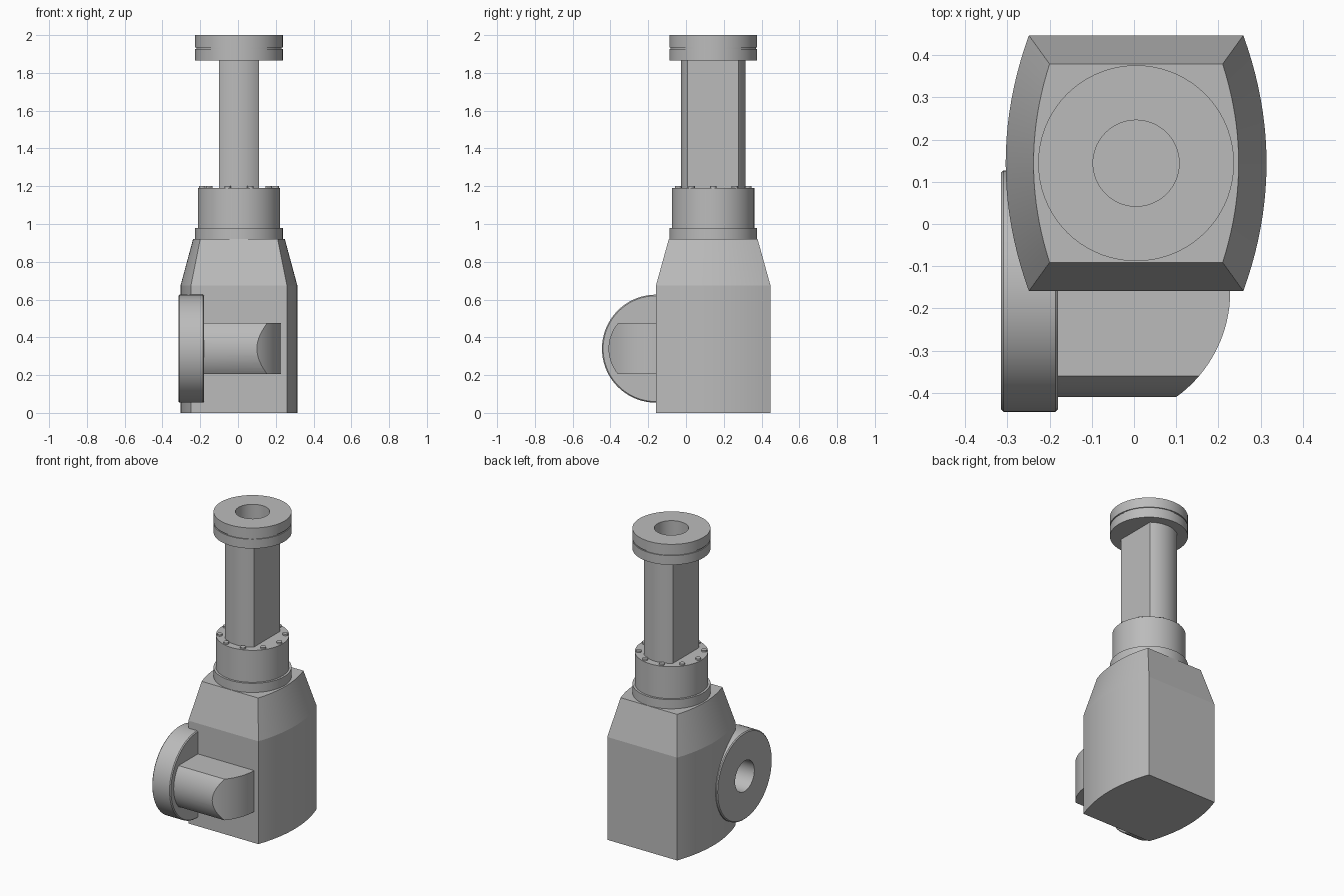
import bpy, bmesh, math
from mathutils import Matrix, Vector

if "Cube" in bpy.data.objects:
    bpy.data.objects.remove(bpy.data.objects["Cube"], do_unlink=True)

CX, CY = 0.005, 0.144          # vertical axis of the column
PY, PZ = -0.159, 0.34          # sideways axis of the port

grey = bpy.data.materials.new("machine_grey")
grey.use_nodes = True
grey.diffuse_color = (0.5, 0.5, 0.5, 1)
grey.node_tree.nodes["Principled BSDF"].inputs["Base Color"].default_value = (0.5, 0.5, 0.5, 1)


def finish(name, bm, matrix=Matrix()):
    bm.transform(matrix)
    bmesh.ops.recalc_face_normals(bm, faces=bm.faces)
    mesh = bpy.data.meshes.new(name)
    bm.to_mesh(mesh)
    bm.free()
    mesh.materials.append(grey)
    ob = bpy.data.objects.new(name, mesh)
    bpy.context.collection.objects.link(ob)
    return ob


def loft(name, rings, matrix=Matrix()):
    """Skin a stack of equal-length point rings and cap both ends."""
    bm = bmesh.new()
    loops = [[bm.verts.new(p) for p in ring] for ring in rings]
    for a, b in zip(loops, loops[1:]):
        for i in range(len(a)):
            j = (i + 1) % len(a)
            bm.faces.new((a[i], a[j], b[j], b[i]))
    bm.faces.new(loops[0])
    bm.faces.new(loops[-1])
    return finish(name, bm, matrix)


def prism(name, outline, low, high, matrix=Matrix()):
    return loft(name, [[(x, y, h) for x, y in outline] for h in (low, high)], matrix)


def lathe(name, profile, matrix, steps=72):
    """Spin a closed (radius, height) profile around the local z axis."""
    bm = bmesh.new()
    verts = [bm.verts.new((r, 0, h)) for r, h in profile]
    edges = [bm.edges.new((v, verts[i - 1])) for i, v in enumerate(verts)]
    bmesh.ops.spin(bm, geom=verts + edges, cent=(0, 0, 0), axis=(0, 0, 1),
                   angle=math.tau, steps=steps, use_merge=True)
    bmesh.ops.remove_doubles(bm, verts=bm.verts, dist=1e-5)
    return finish(name, bm, matrix)


def disc(r, steps=72):
    return [(r * math.cos(math.tau * i / steps), r * math.sin(math.tau * i / steps))
            for i in range(steps)]


def boolean(ob, cutter, operation):
    mod = ob.modifiers.new("cut", "BOOLEAN")
    mod.object, mod.operation, mod.solver = cutter, operation, "EXACT"
    bpy.context.view_layer.objects.active = ob
    bpy.ops.object.modifier_apply(modifier=mod.name)


upright = Matrix.Translation((CX, CY, 0))
sideways = Matrix.Translation((0, PY, PZ)) @ Matrix.Rotation(math.pi / 2, 4, "Y")


# Housing: bowed side walls, tapering shoulder
def housing_ring(z, half_x, bulge, half_y, n=20):
    ring = []
    for side in (1, -1):
        for i in range(n + 1):
            t = 2 * i / n - 1
            ring.append((CX + side * (half_x + bulge * (1 - t * t)), CY + side * t * half_y, z))
    return ring


housing = loft("housing", [housing_ring(0, 0.254, 0.055, 0.303),
                           housing_ring(0.675, 0.254, 0.055, 0.303),
                           housing_ring(0.92, 0.205, 0.038, 0.235)])

# Front arm: rounded-nose bar trimmed by a curved end
nose = [(-0.203 - 0.207 * math.cos(a), PZ + 0.207 * math.sin(a))
        for a in [math.radians(-40.7 + 81.4 * i / 16) for i in range(17)]]
yz_to_world = Matrix(((0, 0, 1, 0), (1, 0, 0, 0), (0, 1, 0, 0), (0, 0, 0, 1)))
arm = prism("front_arm", nose + [(-0.1, 0.475), (-0.1, 0.205)], -0.2, 0.4, yz_to_world)
sweep = [(-0.08 + 0.308 * math.cos(a), -0.16 - 0.308 * math.sin(a))
         for a in [math.radians(75 * i / 24) for i in range(25)]]
trim = prism("arm_trim", [(-0.19, 0), (0.228, 0)] + sweep + [(-0.19, -0.5)], 0, 1)
boolean(arm, trim, "INTERSECT")

# Side port flange with a bore running into the housing
port = lathe("side_port_flange", [(0.1, -0.315), (0.28, -0.315), (0.286, -0.309),
                                  (0.286, -0.186), (0.28, -0.18), (0.1, -0.18)], sideways)
bore = prism("bore_cutter", disc(0.1), -0.5, -0.14, sideways)
for part in (housing, arm):
    boolean(part, bore, "DIFFERENCE")
for cutter in (trim, bore):
    bpy.data.objects.remove(cutter, do_unlink=True)

# Collar stack
lower_collar = prism("lower_collar", disc(0.232), 0.92, 0.98, upright)
upper_collar = prism("upper_collar", disc(0.218), 0.98, 1.19, upright)

# Ring of bolt heads
bolts = bmesh.new()
for i in range(10):
    a = math.tau * i / 10
    bmesh.ops.create_cone(bolts, cap_ends=True, segments=16, radius1=0.017, radius2=0.017, depth=0.02,
                          matrix=Matrix.Translation((0.195 * math.cos(a), 0.195 * math.sin(a), 1.19)))
bolt_ring = finish("collar_bolts", bolts, upright)

# Column: round bar with two flats
corner = math.acos(0.105 / 0.171)
bar = []
for start in (corner, corner + math.pi):
    for i in range(21):
        a = start + (math.pi - 2 * corner) * i / 20
        bar.append((0.171 * math.cos(a), 0.171 * math.sin(a)))
column = prism("column", bar, 1.18, 1.866, upright)

# Top flange with a thin groove and a central hole
top_flange = lathe("top_flange", [(0.102, 1.865), (0.232, 1.865), (0.232, 1.926), (0.226, 1.926),
                                  (0.226, 1.934), (0.232, 1.934), (0.232, 2.0), (0.102, 2.0)], upright)

# Smooth curved walls, keep crisp edges
for ob in bpy.context.selected_objects:
    ob.select_set(False)
parts = [housing, arm, port, lower_collar, upper_collar, bolt_ring, column, top_flange]
for ob in parts:
    ob.select_set(True)
    bpy.context.view_layer.objects.active = ob
bpy.ops.object.shade_smooth_by_angle(angle=math.radians(12))
bolt_ring.data.shade_flat()
